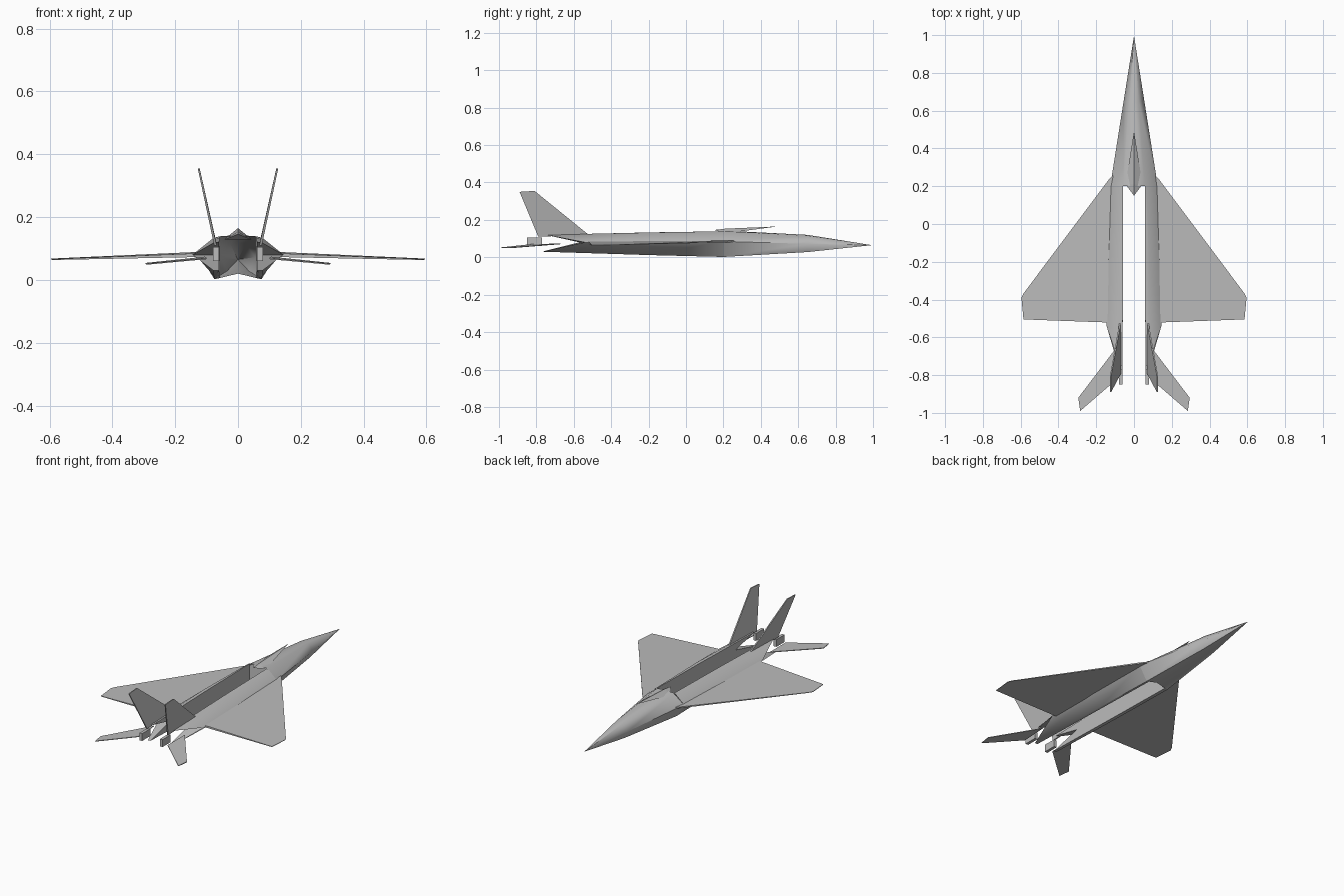
import bpy, bmesh, math

if "Cube" in bpy.data.objects:
    bpy.data.objects.remove(bpy.data.objects["Cube"])

grey = bpy.data.materials.new("light_grey")
grey.diffuse_color = (0.5, 0.5, 0.5, 1)
grey.use_nodes = True
grey.node_tree.nodes["Principled BSDF"].inputs["Base Color"].default_value = grey.diffuse_color


def finish(name, bm, smooth=False, inside_out=False):
    bmesh.ops.remove_doubles(bm, verts=bm.verts, dist=0.0002)
    bmesh.ops.recalc_face_normals(bm, faces=bm.faces)
    if inside_out:
        bmesh.ops.reverse_faces(bm, faces=bm.faces)
    me = bpy.data.meshes.new(name)
    bm.to_mesh(me)
    bm.free()
    me.materials.append(grey)
    if smooth:
        me.shade_smooth()
        me.set_sharp_from_angle(angle=math.radians(62))
    ob = bpy.data.objects.new(name, me)
    bpy.context.collection.objects.link(ob)
    return ob


def loft(bm, rings):
    """Skin closed rings of points; returns the vertex rings."""
    vs = [[bm.verts.new(p) for p in r] for r in rings]
    for a, b in zip(vs, vs[1:]):
        n = len(a)
        for i in range(n):
            j = (i + 1) % n
            bm.faces.new((a[i], a[j], b[j], b[i]))
    return vs


def plate(name, pts, offsets, inside_out=False):
    """Thin panel from an outline, thickened by a per-point half offset vector."""
    bm = bmesh.new()
    rings = [[tuple(c + s * d for c, d in zip(p, o)) for p, o in zip(pts, offsets)]
             for s in (1, -1)]
    a, b = loft(bm, rings)
    bm.faces.new(a)
    bm.faces.new(b[::-1])
    return finish(name, bm, inside_out=inside_out)


# Forward fuselage: pointed loft, open at the back
def nose_ring(y, half):
    right = [(x, y, z) for x, z in half]
    left = [(-x, y, z) for x, z in half[-2:0:-1]]
    return right + left


bm = bmesh.new()
tip = [bm_pt for bm_pt in [(0.0004, 0.065)] * 5]
tip = [(0, 0.0655), (0.0006, 0.0653), (0.001, 0.065), (0.0006, 0.0645), (0, 0.0645)]
loft(bm, [
    nose_ring(0.99, tip),
    nose_ring(0.65, [(0, 0.12), (0.025, 0.115), (0.055, 0.072), (0.035, 0.028), (0, 0.036)]),
    nose_ring(0.2, [(0, 0.143), (0.056, 0.139), (0.126, 0.085), (0.075, 0.002), (0, 0.02)]),
])
finish("forward_fuselage", bm, smooth=True)

# Canopy: shallow roof rising to a point at the front
bm = bmesh.new()
f, b = bm.verts.new((0, 0.49, 0.165)), bm.verts.new((0, 0.15, 0.146))
l, r = bm.verts.new((-0.045, 0.21, 0.128)), bm.verts.new((0.045, 0.21, 0.128))
k = bm.verts.new((0, 0.21, 0.165 - 0.012))
for face in ((f, l, k), (f, k, r), (b, k, l), (b, r, k), (f, r, l), (b, l, r)):
    bm.faces.new(face)
finish("canopy", bm)

for side, s in (("left", -1), ("right", 1)):
    # Engine boom with a notched rear end
    bm = bmesh.new()
    front = [(0.058, 0.2, 0.139), (0.066, 0.2, 0.137), (0.126, 0.2, 0.085),
             (0.075, 0.2, 0.002), (0.058, 0.2, 0.006), (0.058, 0.2, 0.08)]
    mid = [(0.059, -0.2, 0.133), (0.08, -0.2, 0.132), (0.138, -0.2, 0.083),
           (0.077, -0.2, 0.012), (0.059, -0.2, 0.015), (0.059, -0.2, 0.08)]
    rear = [(0.06, -0.75, 0.12), (0.075, -0.75, 0.12), (0.145, -0.54, 0.08),
            (0.078, -0.77, 0.03), (0.06, -0.77, 0.03), (0.06, -0.57, 0.08)]
    rings = loft(bm, [[(s * x, y, z) for x, y, z in ring] for ring in (front, mid, rear)])
    e = rings[-1]
    bm.faces.new((e[0], e[1], e[2], e[5]))
    bm.faces.new((e[5], e[2], e[3], e[4]))
    finish(side + "_boom", bm, smooth=True)

    # Main wing, thinning towards the tip
    wing = [(0.11, 0.26, 0.085), (0.13, 0.24, 0.085), (0.583, -0.365, 0.067),
            (0.596, -0.39, 0.066), (0.585, -0.505, 0.065), (0.12, -0.522, 0.079)]
    plate(side + "_wing", [(s * x, y, z) for x, y, z in wing],
          [(0, 0, t) for t in (0.004, 0.004, 0.0015, 0.0015, 0.0015, 0.006)])

    # Tailplane
    tail = [(0.105, -0.67, 0.072), (0.295, -0.92, 0.052),
            (0.285, -0.99, 0.051), (0.1, -0.83, 0.068)]
    plate(side + "_tailplane", [(s * x, y, z) for x, y, z in tail],
          [(0, 0, 0.002)] * 4, inside_out=True)

    # Upright fin leaning outwards
    fin = [(0.073, -0.52, 0.12), (0.125, -0.81, 0.355),
           (0.124, -0.89, 0.35), (0.072, -0.79, 0.11)]
    plate(side + "_fin", [(s * x, y, z) for x, y, z in fin],
          [(t, 0, 0) for t in (0.004, 0.003, 0.003, 0.004)])

    # Exhaust paddle
    paddle = [(0.07, -0.77, 0.06), (0.07, -0.85, 0.06),
              (0.07, -0.85, 0.105), (0.07, -0.77, 0.105)]
    plate(side + "_exhaust_paddle", [(s * x, y, z) for x, y, z in paddle],
          [(0.009, 0, 0)] * 4)
